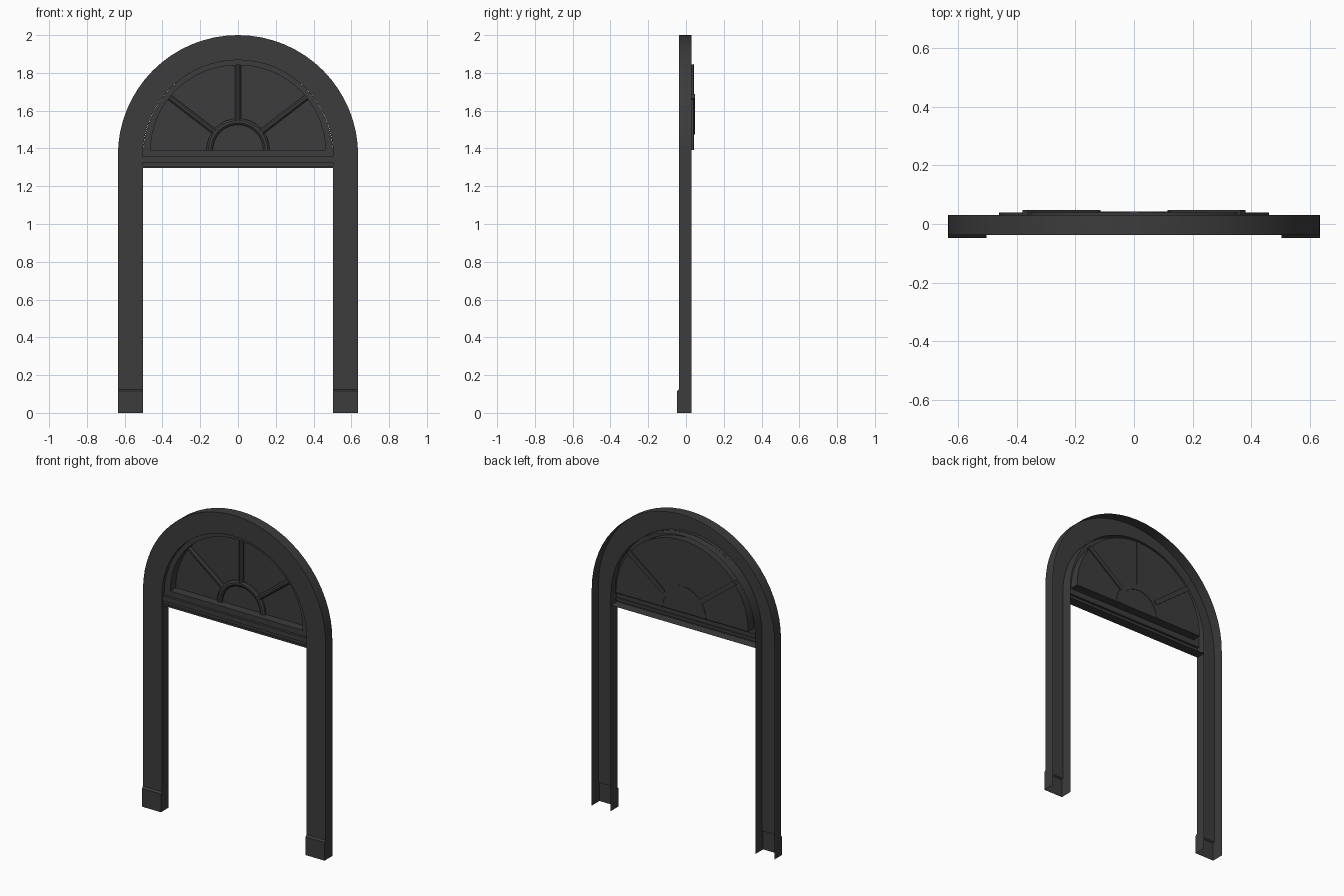
import bpy, bmesh
from math import sin, cos, pi, radians

if "Cube" in bpy.data.objects:
    bpy.data.objects.remove(bpy.data.objects["Cube"])

N = 32                      # segments along each half circle
BACK, FRONT = 0.03, -0.037  # depth of the casing
GLASS_Y = 0.04
R_OUT, R_IN = 0.636, 0.504

dark = bpy.data.materials.new("dark_paint")
dark.diffuse_color = (0.045, 0.045, 0.045, 1)
dark.use_nodes = True
dark.node_tree.nodes["Principled BSDF"].inputs["Base Color"].default_value = dark.diffuse_color


def grid(name, rows, cyclic=False, closed=False):
    """Skin rows of points; closed = tube with end caps, cyclic = rows loop round."""
    bm = bmesh.new()
    v = [[bm.verts.new(p) for p in row] for row in rows]
    n, m = len(rows), len(rows[0])
    for i in range(n if cyclic else n - 1):
        a, b = v[i], v[(i + 1) % n]
        for j in range(m if closed else m - 1):
            k = (j + 1) % m
            bm.faces.new((a[j], b[j], b[k], a[k]))
    if closed:
        bm.faces.new(v[0])
        bm.faces.new(v[-1])
        bmesh.ops.recalc_face_normals(bm, faces=bm.faces)
    return finish(name, bm)


def finish(name, bm):
    me = bpy.data.meshes.new(name)
    bm.to_mesh(me)
    bm.free()
    me.materials.append(dark)
    ob = bpy.data.objects.new(name, me)
    bpy.context.collection.objects.link(ob)
    bpy.ops.object.select_all(action='DESELECT')
    ob.select_set(True)
    bpy.context.view_layer.objects.active = ob
    bpy.ops.object.shade_smooth_by_angle(angle=radians(30))
    return ob


angles = [pi * i / N for i in range(N + 1)]

# arched casing: U-shaped channel, open at the back
spring = 1.364
profile = [(R_OUT, BACK), (R_OUT, FRONT), (R_IN, FRONT), (R_IN, BACK)]
rows = [[(r, y, 0.12) for r, y in profile]]
rows += [[(r * cos(a), y, spring + r * sin(a)) for r, y in profile] for a in angles]
rows += [[(-r, y, 0.12) for r, y in profile]]
grid("arched_casing", rows)

# plinth blocks, hollow like the casing, with a bevelled top
rows = [[(R_OUT, BACK, z), (R_OUT, y, z), (R_IN, y, z), (R_IN, BACK, z)]
        for z, y in ((0, -0.047), (0.115, -0.047), (0.125, FRONT))]
plinth = grid("plinth_blocks", rows)
plinth.modifiers.new("mirror", 'MIRROR')

# transom bar with stepped front, open at the back
profile = [(BACK, 1.297), (-0.032, 1.297), (-0.032, 1.308), (-0.022, 1.308),
           (-0.022, 1.326), (-0.03, 1.326), (-0.03, 1.357), (-0.015, 1.357)]
grid("transom_bar", [[(x, y, z) for y, z in profile] for x in (-R_IN, R_IN)])

# fanlight surround: flat ledge, then a wall back to the glass
HUB = 1.392
loops = [(R_IN, 0.513, 1.357, -0.015), (0.462, 0.449, HUB, -0.015),
         (0.462, 0.454, HUB, GLASS_Y)]
rows = [[(rx * cos(a), y, z + rz * sin(a)) for rx, rz, z, y in loops] for a in angles]
grid("fanlight_surround", rows, cyclic=True)

# glass panel
bm = bmesh.new()
bm.faces.new([bm.verts.new(row[-1]) for row in rows])
finish("fanlight_panel", bm)


# glazing bars: stepped section swept along a path
def section(half, back):
    return [(-half, back), (-half, 0.03), (-half * 0.4, 0.022),
            (half * 0.4, 0.022), (half, 0.03), (half, back)]


for name, deg, length, back in (("glazing_bar_right", 37.5, 0.468, 0.047),
                                ("glazing_bar_centre", 90, 0.453, 0.043),
                                ("glazing_bar_left", 142.5, 0.468, 0.047)):
    c, s = cos(radians(deg)), sin(radians(deg))
    grid(name, [[(r * c - w * s, y, HUB + r * s + w * c) for w, y in section(0.015, back)]
                for r in (0.155, length)], closed=True)

# small half-round glazing bar at the hub
grid("glazing_arc", [[((0.15 + w) * cos(a), y, HUB + (0.15 + w) * sin(a))
                      for w, y in section(0.017, 0.043)] for a in angles[::2]], closed=True)
